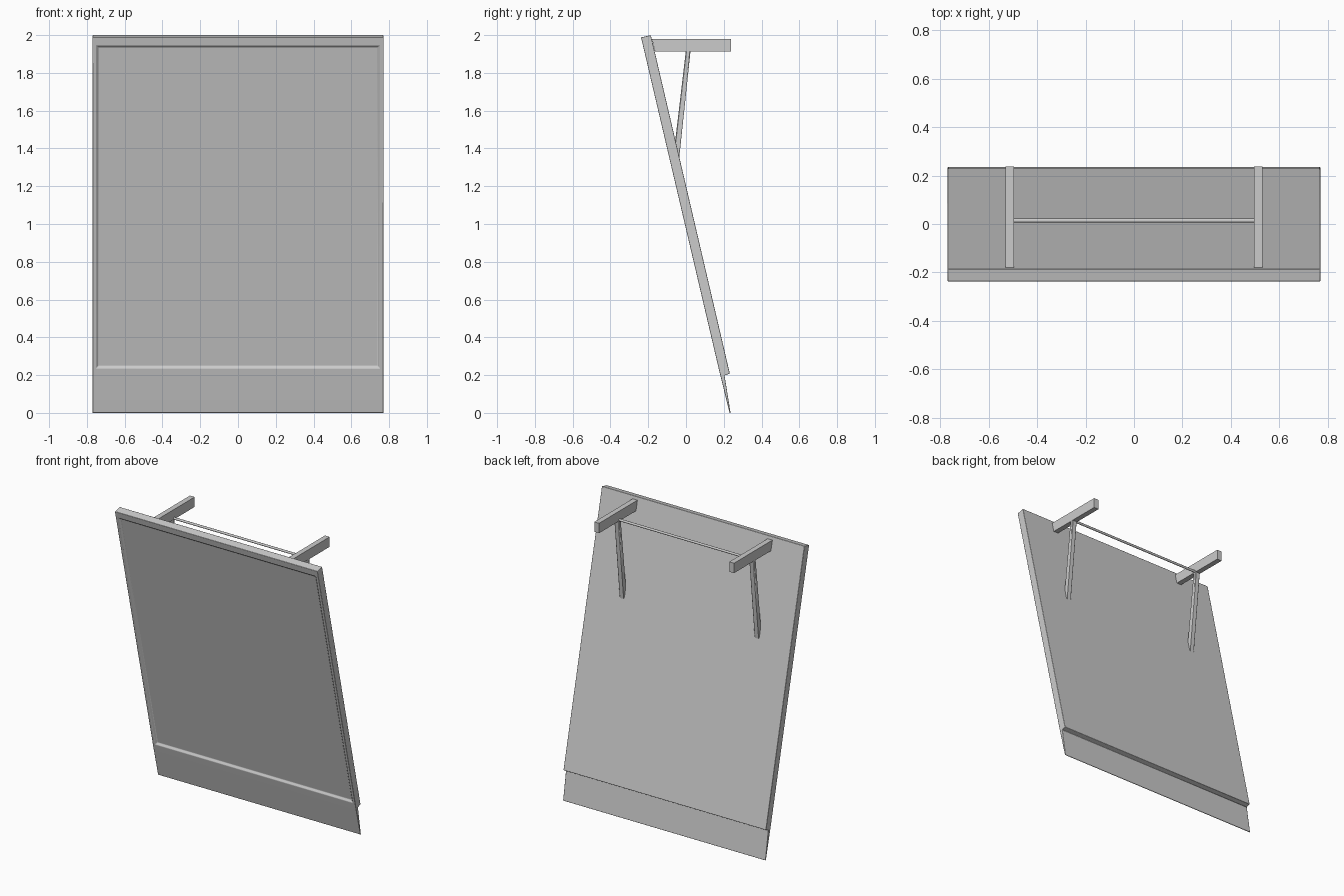
import bpy, bmesh
from mathutils import Vector

if "Cube" in bpy.data.objects:
    bpy.data.objects.remove(bpy.data.objects["Cube"])


def finish(bm, name, bevel=0.0, segments=2):
    bmesh.ops.recalc_face_normals(bm, faces=bm.faces)
    mesh = bpy.data.meshes.new(name)
    bm.to_mesh(mesh)
    bm.free()
    ob = bpy.data.objects.new(name, mesh)
    bpy.context.collection.objects.link(ob)
    if bevel:
        mod = ob.modifiers.new("soft_edges", 'BEVEL')
        mod.width = bevel
        mod.segments = segments
        mod.limit_method = 'ANGLE'
        mod.angle_limit = 0.4
    bpy.ops.object.select_all(action='DESELECT')
    ob.select_set(True)
    bpy.context.view_layer.objects.active = ob
    bpy.ops.object.shade_smooth_by_angle(angle=0.6)
    return ob


def extrude_profile(points, x0, x1):
    """Side profile (y, z) swept along x."""
    bm = bmesh.new()
    face = bm.faces.new([bm.verts.new((x0, y, z)) for y, z in points])
    res = bmesh.ops.extrude_face_region(bm, geom=[face])
    verts = [v for v in res["geom"] if isinstance(v, bmesh.types.BMVert)]
    bmesh.ops.translate(bm, verts=verts, vec=(x1 - x0, 0, 0))
    bmesh.ops.recalc_face_normals(bm, faces=bm.faces)
    return bm


# Leaning board with a wedge-shaped foot
board = extrude_profile([(-0.238, 1.988), (-0.186, 2.0), (0.232, 0.208),
                         (0.204, 0.198), (0.236, 0.0), (0.231, 0.0),
                         (0.180, 0.205)], -0.77, 0.77)

# Shallow sunken field on the front
board.faces.ensure_lookup_table()
front = max((f for f in board.faces if f.normal.y < -0.5),
            key=lambda f: f.calc_area())
bmesh.ops.inset_region(board, faces=[front], thickness=0.026)
for v in front.verts:
    if v.co.z > 1:
        v.co += Vector((0, 0.228, -0.973)) * 0.026
    else:
        v.co -= Vector((0, 0.228, -0.973)) * 0.012
bmesh.ops.inset_region(board, faces=[front], thickness=0.018, depth=-0.012)
finish(board, "leaning_board", 0.004)

for side, label in ((-1, "left"), (1, "right")):
    x = side * 0.513
    # Horizontal arm behind the board
    arm = extrude_profile([(-0.180, 1.98), (0.237, 1.98), (0.237, 1.912),
                           (-0.164, 1.912)], x - 0.018, x + 0.018)
    finish(arm, label + "_arm")
    # Slanted brace from the arm to the board
    brace = extrude_profile([(0.000, 1.925), (0.025, 1.925), (-0.036, 1.35),
                             (-0.056, 1.40), (-0.056, 1.45)],
                            x - 0.018, x + 0.018)
    finish(brace, label + "_brace", 0.004, 1)

# Thin rod joining the two arms
rod = bmesh.new()
bmesh.ops.create_cone(rod, cap_ends=True, segments=16, radius1=0.008,
                      radius2=0.008, depth=1.0)
for v in rod.verts:
    v.co = Vector((v.co.z, v.co.x + 0.014, v.co.y + 1.918))
finish(rod, "cross_rod")
